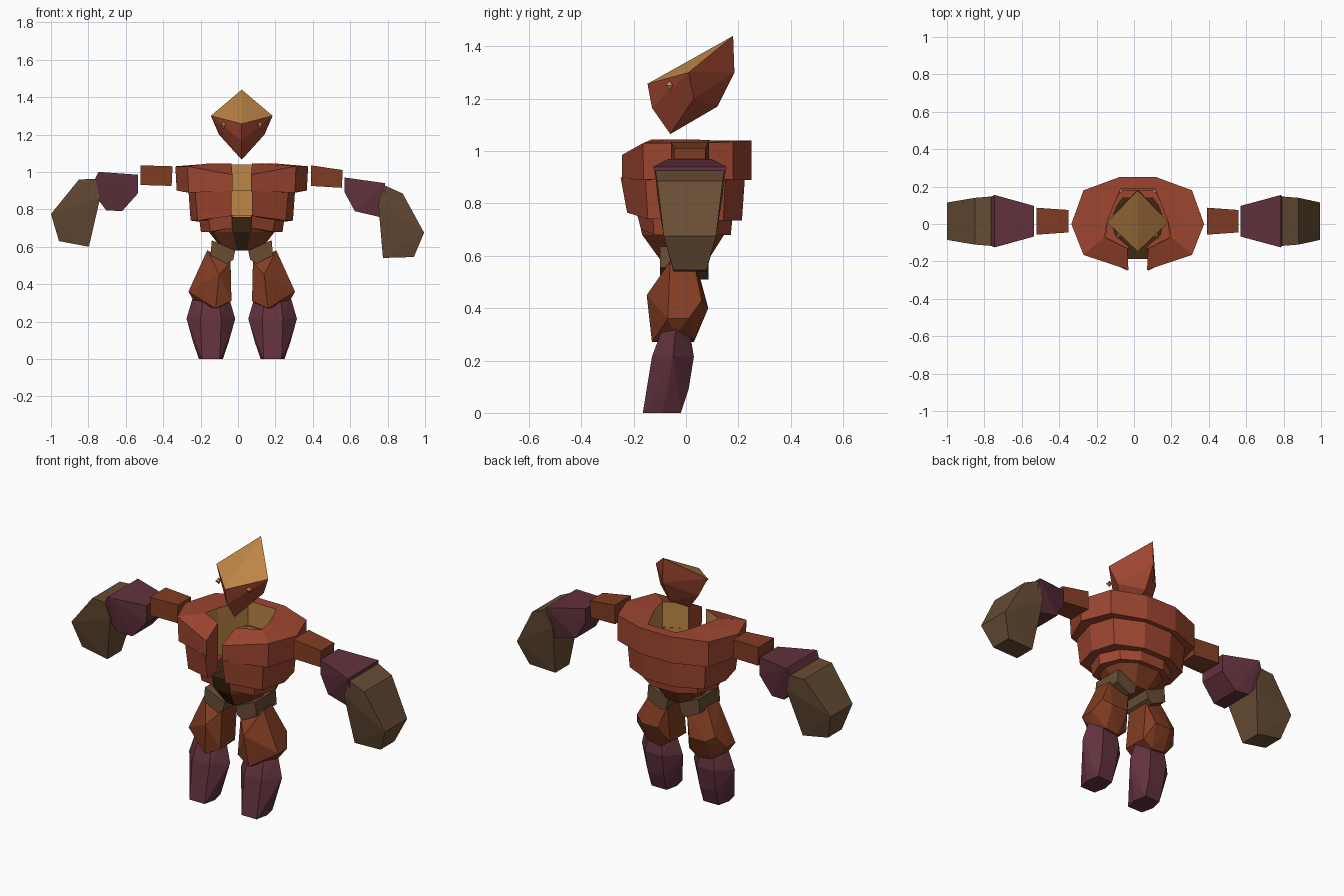
import bpy, bmesh
from mathutils import Vector

if "Cube" in bpy.data.objects:
    bpy.data.objects.remove(bpy.data.objects["Cube"])

CX = 0.02  # symmetry plane of the body


def material(name, rgb):
    m = bpy.data.materials.new(name)
    lin = [((c / 255 + 0.055) / 1.055) ** 2.4 for c in rgb]
    m.diffuse_color = (*lin, 1)
    m.use_nodes = True
    m.node_tree.nodes["Principled BSDF"].inputs["Base Color"].default_value = m.diffuse_color
    return m


RUST = material("rust", (158, 70, 48))
CLAY = material("clay", (130, 61, 35))
TAN = material("tan", (190, 134, 70))
PLUM = material("plum", (98, 50, 61))
BROWN = material("earth_brown", (104, 77, 53))
DARK = material("dark_brown", (64, 40, 20))


def finish(name, bm, mats, rule=None):
    bmesh.ops.recalc_face_normals(bm, faces=bm.faces)
    if rule:
        for f in bm.faces:
            f.material_index = rule(f)
    me = bpy.data.meshes.new(name)
    bm.to_mesh(me)
    bm.free()
    for m in mats:
        me.materials.append(m)
    ob = bpy.data.objects.new(name, me)
    bpy.context.collection.objects.link(ob)
    return ob


def hull(name, points, mats, rule=None):
    """Faceted solid wrapped around a few points."""
    bm = bmesh.new()
    vs = [bm.verts.new(p) for p in points]
    res = bmesh.ops.convex_hull(bm, input=vs)
    junk = {v for v in res["geom_interior"] + res["geom_unused"]
            if isinstance(v, bmesh.types.BMVert)}
    bmesh.ops.delete(bm, geom=list(junk), context='VERTS')
    bmesh.ops.dissolve_limit(bm, angle_limit=0.04, verts=bm.verts, edges=bm.edges)
    return finish(name, bm, mats, rule)


def both(points, side):
    return [(CX + side * x, y, z) for x, y, z in points]


def slab(profile, yc=0.015):
    """Front profile (x, z, half depth) turned into points."""
    return [(x, yc + s * h, z) for x, z, h in profile for s in (-1, 1)]


def armour_ring(name, stations):
    """Open collar: stations of outer xy, inner xy, top, bottom, inner top, taper."""
    bm = bmesh.new()
    loops = []
    path = [(1, s) for s in stations] + [(-1, s) for s in reversed(stations)]
    for sx, (ox, oy, ix, iy, top, bot, itop, tp) in path:
        sect = [(ox, oy, top), (ox if ox < 0.06 else ox * tp, oy * tp, bot),
                (ix, iy, bot), (ix, iy, itop)]
        loops.append([bm.verts.new((CX + sx * x, y, z)) for x, y, z in sect])
    inner = set()
    for a, b in zip(loops, loops[1:]):
        for k in range(4):
            f = bm.faces.new((a[k], a[(k + 1) % 4], b[(k + 1) % 4], b[k]))
            if k == 2:
                inner.add(f)
    bm.faces.new(loops[0])
    bm.faces.new(loops[-1])
    return finish(name, bm, [RUST, TAN], lambda f: int(f in inner))


# Head: crested helmet with a tan brow plate
head = [(0, .18, 1.44), (0, -.147, 1.257), (.165, .01, 1.30), (-.165, .01, 1.30),
        (0, .185, 1.30), (0, .12, 1.17), (.122, .03, 1.20), (-.122, .03, 1.20),
        (0, -.13, 1.165), (0, -.06, 1.065)]
hull("head", both(head, 1), [RUST, TAN], lambda f: int(f.normal.z > 0.4))

# Eyes: small diamonds set in the face
for s, n in ((1, "right"), (-1, "left")):
    c = Vector((.097, -.063, 1.25))
    d = [(.014, -.014, 0), (-.008, .008, 0), (.013, .013, 0), (-.013, -.013, 0),
         (0, 0, .02), (0, 0, -.02)]
    hull("eye_" + n, both([c + Vector(p) for p in d], s), [TAN])

# Torso: three open armour collars, tan on the inside
armour_ring("chest_armour", [
    (.05, -.245, .055, -.13, .985, .895, 1.045, 1),
    (.29, -.165, .18, -.07, 1.03, .89, 1.045, .98),
    (.355, 0, .16, .02, 1.03, .90, 1.045, .98),
    (.29, .18, .12, .12, 1.035, .89, 1.04, 1),
    (.10, .25, .09, .19, 1.04, .89, 1.04, 1)])
armour_ring("rib_armour", [
    (.055, -.25, .055, -.13, .90, .765, .90, .9),
    (.25, -.155, .17, -.07, .90, .74, .90, .94),
    (.285, 0, .16, .02, .90, .74, .90, .96),
    (.25, .15, .12, .12, .90, .735, .90, .95),
    (.09, .225, .09, .18, .90, .735, .90, .95)])
armour_ring("waist_armour", [
    (.055, -.19, .05, -.12, .77, .70, .77, .9),
    (.18, -.13, .12, -.06, .77, .68, .77, .93),
    (.23, 0, .14, .02, .77, .68, .77, .95),
    (.18, .12, .11, .10, .77, .68, .77, .95),
    (.08, .18, .08, .14, .77, .68, .77, .95)])

# Abdomen: tapering bowl with a dark front panel and floor
half = [(.055, -.19), (.17, -.10), (.20, 0), (.17, .10), (.08, .165)]
bowl = [(s * x * k, y * k, z) for x, y in half for s in (1, -1)
        for z, k in ((.76, .98), (.68, .88), (.58, .5))]
hull("abdomen", both(bowl, 1), [CLAY, DARK],
     lambda f: int(f.normal.z > .9 or f.normal.y < -.8))

for s, n in ((1, "right"), (-1, "left")):
    # Hip joint
    hip = [(x, y, z) for x, z in ((.16, .635), (.167, .555), (.08, .51),
                                  (.045, .53), (.035, .58)) for y in (-.1, .085)]
    hull("hip_" + n, both(hip, s), [BROWN])

    # Thigh
    thigh = [(.185, -.06, .58), (.175, .03, .575), (.06, -.09, .52), (.06, .05, .53),
             (.12, -.15, .45), (.285, -.07, .36), (.285, .01, .36), (.25, .06, .43),
             (.10, .085, .40), (.20, .085, .40), (.055, -.11, .31), (.06, .03, .31),
             (.14, -.13, .27), (.12, .03, .27), (.25, -.04, .30), (.2, .03, .28)]
    hull("thigh_" + n, both(thigh, s), [CLAY])

    # Shin: six-sided, widest at the calf
    shin = []
    for z, yf, yb, wide, flat in ((.335, -.085, .01, .095, .04),
                                  (.215, -.13, .03, .13, .055),
                                  (.09, -.15, .01, .095, .05),
                                  (0, -.165, -.02, .064, .048)):
        for m in (-1, 1):
            shin += [(.165 + m * flat, yf, z), (.165 + m * flat, yb, z),
                     (.165 + m * wide, (yf + yb) / 2, z)]
    hull("shin_" + n, both(shin, s), [PLUM])

# Arms: the left one is raised a little higher
hull("upper_arm_right", slab([(.39, 1.035, .072), (.39, .925, .072),
                              (.56, 1.01, .06), (.555, .915, .06)]), [CLAY])
hull("upper_arm_left", slab([(-.35, 1.03, .06), (-.355, .925, .06),
                             (-.52, 1.035, .072), (-.52, .93, .072)]), [CLAY])
hull("forearm_right", slab([(.57, .97, .082), (.785, .94, .14), (.57, .89, .082),
                            (.625, .79, .09), (.775, .755, .10), (.80, .84, .12)]), [PLUM])
hull("forearm_left", slab([(-.535, .985, .082), (-.745, 1.0, .14), (-.535, .885, .082),
                           (-.62, .79, .09), (-.705, .795, .10), (-.79, .91, .12)]), [PLUM])
hull("hand_right", slab([(.79, .925, .132), (.88, .885, .125), (.995, .675, .10),
                         (.94, .545, .063), (.775, .54, .063), (.77, .73, .10),
                         (.75, .83, .125)]), [BROWN])
hull("hand_left", slab([(-.765, .962, .132), (-.85, .96, .125), (-1.0, .775, .10),
                        (-.957, .63, .063), (-.797, .60, .063), (-.755, .785, .10),
                        (-.735, .87, .125)]), [BROWN])
